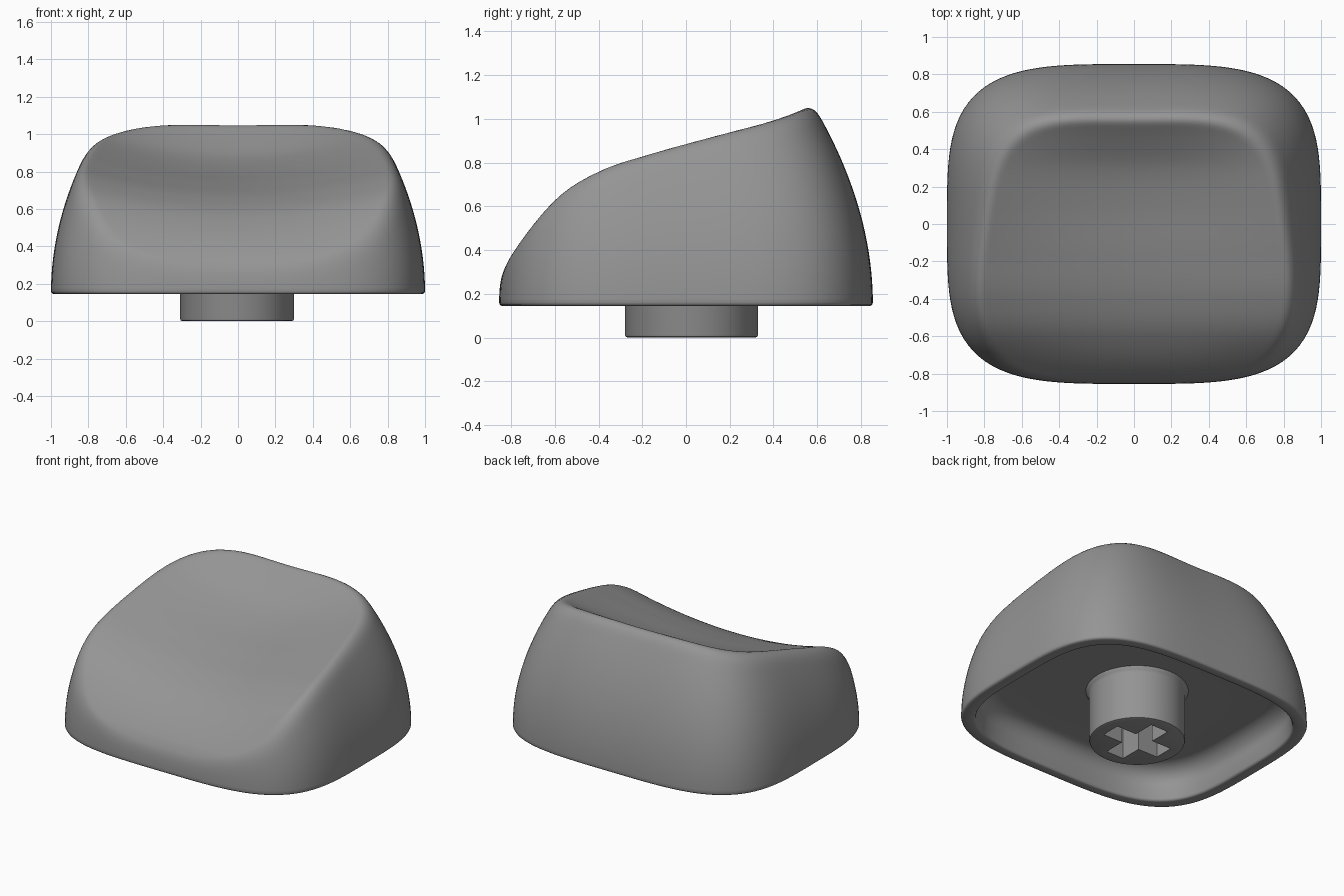
import bpy, bmesh, math
from mathutils import Vector

if "Cube" in bpy.data.objects:
    bpy.data.objects.remove(bpy.data.objects["Cube"])

HX, HY, N = 1.0, 0.855, 3.7      # plan half sizes and corner squareness
Z0, CEIL = 0.145, 0.37           # bottom edge and inner ceiling
SEGS, RINGS = 160, 64

grey = bpy.data.materials.new("grey plastic")
grey.diffuse_color = (0.3, 0.3, 0.3, 1)
grey.use_nodes = True
grey.node_tree.nodes["Principled BSDF"].inputs["Base Color"].default_value = grey.diffuse_color

# (y, height) along the middle of the dish and along its side rims
MIDDLE = [(-0.9, 0.16), (-0.8, 0.36), (-0.6, 0.55), (-0.4, 0.655), (-0.17, 0.73),
          (0.1, 0.805), (0.3, 0.88), (0.45, 0.975), (0.6, 1.09), (0.9, 1.32)]
RIM = [(-0.9, 0.2), (-0.8, 0.39), (-0.6, 0.625), (-0.4, 0.745), (-0.17, 0.825),
       (0.1, 0.91), (0.3, 0.975), (0.45, 1.03), (0.6, 1.09), (0.9, 1.2)]


def curve(pts, y):
    """Smooth cubic through the given points."""
    y = min(max(y, pts[0][0]), pts[-1][0])
    i = next(k for k in range(len(pts) - 1) if y <= pts[k + 1][0])

    def slope(k):
        a, b = pts[max(k - 1, 0)], pts[min(k + 1, len(pts) - 1)]
        return (b[1] - a[1]) / (b[0] - a[0])
    (x0, a), (x1, b) = pts[i], pts[i + 1]
    w = x1 - x0
    t = (y - x0) / w
    return ((2*t**3 - 3*t**2 + 1) * a + (t**3 - 2*t**2 + t) * w * slope(i)
            + (3*t**2 - 2*t**3) * b + (t**3 - t**2) * w * slope(i + 1))


def soft_min(a, b, k=0.11):
    h = max(k - abs(a - b), 0) / k
    return min(a, b) - h * h * k / 4


def plan(ang, rho):
    """Point on the rounded rectangle scaled by rho."""
    c, s = math.cos(ang), math.sin(ang)
    r = rho / (abs(c / HX)**N + abs(s / HY)**N)**(1 / N)
    return r * c, r * s


def outer_height(ang, rho):
    x, y = plan(ang, rho)
    inset = (1 - rho) * (HY + (HX - HY) * math.cos(ang)**2)
    wall = 0.15 + math.sqrt(max(inset, 0) / 0.33)
    mid = curve(MIDDLE, y)
    dish = mid + (curve(RIM, y) - mid) * (x / 0.75)**2
    return max(soft_min(dish, wall), Z0 + 0.015)


def finish(bm, name):
    bmesh.ops.recalc_face_normals(bm, faces=bm.faces)
    me = bpy.data.meshes.new(name)
    bm.to_mesh(me)
    bm.free()
    ob = bpy.data.objects.new(name, me)
    bpy.context.collection.objects.link(ob)
    me.materials.append(grey)
    return ob


def smooth(ob, deg):
    bpy.ops.object.select_all(action='DESELECT')
    ob.select_set(True)
    bpy.context.view_layer.objects.active = ob
    bpy.ops.object.shade_smooth_by_angle(angle=math.radians(deg))


def skin(bm, rings):
    """Bridge consecutive closed rings and cap both ends with a fan."""
    vs = [[bm.verts.new(p) for p in ring] for ring in rings]
    n = len(vs[0])
    for a, b in zip(vs, vs[1:]):
        for i in range(n):
            j = (i + 1) % n
            bm.faces.new((a[i], a[j], b[j], b[i]))
    for ring in (vs[0], vs[-1]):
        mid = bm.verts.new(sum((v.co for v in ring), Vector()) / n)
        for i in range(n):
            bm.faces.new((mid, ring[i], ring[(i + 1) % n]))


# Cap shell: dished outside, rounded lower lip, hollow inside
angles = [2 * math.pi * i / SEGS for i in range(SEGS)]
rings = []
for k in range(1, RINGS + 1):
    rho = math.sin(math.pi / 2 * k / RINGS)
    rings.append([(*plan(a, rho), outer_height(a, rho)) for a in angles])
lip = [(0.996, Z0 + 0.005), (0.986, Z0), (0.93, Z0), (0.92, Z0 + 0.004), (0.915, Z0 + 0.015)]
inner = [(0.905, 0.25)]
for k in range(1, 9):            # fillet between inner wall and ceiling
    t = math.pi / 2 * k / 8
    inner.append((0.905 - 0.12 * (1 - math.cos(t)), 0.25 + (CEIL - 0.25) * math.sin(t)))
for rho, z in lip + inner + [(0.5, CEIL)]:
    rings.append([(*plan(a, rho), z) for a in angles])
bm = bmesh.new()
skin(bm, rings)
smooth(finish(bm, "cap_shell"), 50)

# Stem: round post with a small bevel below and a flare at the ceiling
CX, CY, R = -0.005, 0.025, 0.305
profile = [(R - 0.015, 0), (R - 0.004, 0.004), (R, 0.015), (R, 0.335),
           (R + 0.006, 0.352), (R + 0.02, CEIL), (R + 0.02, CEIL + 0.02)]
bm = bmesh.new()
skin(bm, [[(CX + r * math.cos(2 * math.pi * i / 64), CY + r * math.sin(2 * math.pi * i / 64), z)
           for i in range(64)] for r, z in profile])
stem = finish(bm, "stem")

# Cross-shaped socket cut into the stem
L, W = 0.22, 0.068
quarter = [(L, -W), (L, W), (W, W)]
cross = []
for q in range(4):
    c, s = [(1, 0), (0, 1), (-1, 0), (0, -1)][q]
    cross += [(CX + x * c - y * s, CY + x * s + y * c) for x, y in quarter]
bm = bmesh.new()
base = bm.faces.new([bm.verts.new((x, y, -0.1)) for x, y in cross])
top = bmesh.ops.extrude_face_region(bm, geom=[base])["geom"]
bmesh.ops.translate(bm, vec=(0, 0, 0.45), verts=[g for g in top if isinstance(g, bmesh.types.BMVert)])
cutter = finish(bm, "socket_cutter")
cutter.hide_render = True
cut = stem.modifiers.new("socket", 'BOOLEAN')
cut.operation, cut.solver, cut.object = 'DIFFERENCE', 'EXACT', cutter
bpy.context.view_layer.objects.active = stem
bpy.ops.object.modifier_apply(modifier="socket")
bpy.data.objects.remove(cutter)
smooth(stem, 40)
